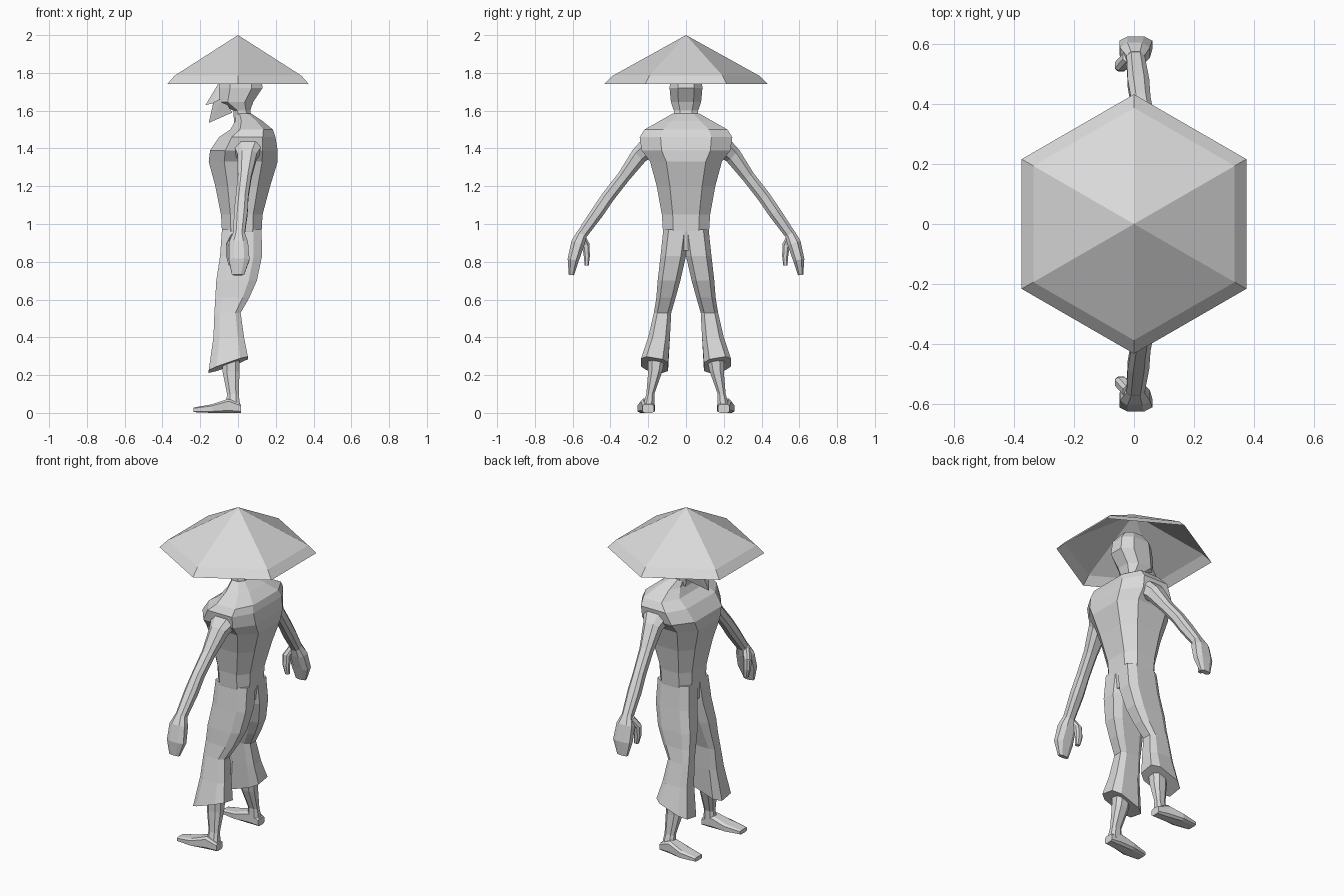
import bpy, bmesh
from mathutils import Vector

cube = bpy.data.objects.get("Cube")
if cube:
    bpy.data.objects.remove(cube)

grey = bpy.data.materials.new("light_grey")
grey.use_nodes = True
grey.diffuse_color = (0.7, 0.7, 0.7, 1)
grey.node_tree.nodes["Principled BSDF"].inputs["Base Color"].default_value = grey.diffuse_color


def finish(name, bm, mirror=False):
    bmesh.ops.recalc_face_normals(bm, faces=bm.faces[:])
    mesh = bpy.data.meshes.new(name)
    bm.to_mesh(mesh)
    bm.free()
    mesh.materials.append(grey)
    obj = bpy.data.objects.new(name, mesh)
    bpy.context.collection.objects.link(obj)
    if mirror:
        mod = obj.modifiers.new("other_side", "MIRROR")
        mod.use_axis = (False, True, False)
        mod.use_mirror_merge = False
    return obj


def loft(name, rings, mirror=False, c=0.5):
    """Skin chamfered-box sections, each given as centre, half-axis u, half-axis v."""
    corners = [(1, -c), (1, c), (c, 1), (-c, 1), (-1, c), (-1, -c), (-c, -1), (c, -1)]
    bm = bmesh.new()
    loops = [[bm.verts.new(Vector(o) + Vector(u) * a + Vector(v) * b) for a, b in corners]
             for o, u, v in rings]
    n = len(corners)
    for lo, hi in zip(loops, loops[1:]):
        for i in range(n):
            j = (i + 1) % n
            bm.faces.new((lo[i], lo[j], hi[j], hi[i]))
    bm.faces.new(loops[0][::-1])
    bm.faces.new(loops[-1])
    return finish(name, bm, mirror)


def level(z, x0, x1, y0, y1, tilt_x=0, tilt_y=0):
    """Roughly horizontal section from its extents."""
    return (((x0 + x1) / 2, (y0 + y1) / 2, z),
            ((x1 - x0) / 2, 0, tilt_x), (0, (y1 - y0) / 2, tilt_y))


def upright(x, y0, y1, z0, z1):
    """Section across the x axis."""
    return ((x, (y0 + y1) / 2, (z0 + z1) / 2), (0, (y1 - y0) / 2, 0), (0, 0, (z1 - z0) / 2))


def limb(name, path, c=0.5):
    """Mirrored limb through points (x, y, z, half width, half thickness)."""
    pts = [Vector(p[:3]) for p in path]
    rings = []
    for i, p in enumerate(path):
        d = pts[min(i + 1, len(pts) - 1)] - pts[max(i - 1, 0)]
        across = Vector((0, -d.z, d.y)).normalized()
        rings.append((pts[i], (p[3], 0, 0), across * p[4]))
    return loft(name, rings, True, c)


def hull(name, points):
    bm = bmesh.new()
    for p in points:
        bm.verts.new(p)
    bmesh.ops.convex_hull(bm, input=bm.verts[:])
    return finish(name, bm)


# Hollow six-sided straw hat with a turned-down rim
bm = bmesh.new()
for r0, r1, z0, z1 in ((0.388, 0, 1.785, 2.0), (0.433, 0.388, 1.74, 1.785)):
    part = bmesh.ops.create_cone(bm, segments=6, radius1=r0, radius2=r1, depth=z1 - z0)
    bmesh.ops.translate(bm, verts=part["verts"], vec=(0, 0, (z0 + z1) / 2))
bmesh.ops.remove_doubles(bm, verts=bm.verts[:], dist=0.001)
if max(v.co.y for v in bm.verts) < 0.42:
    from mathutils import Matrix
    bmesh.ops.rotate(bm, verts=bm.verts[:], cent=(0, 0, 0), matrix=Matrix.Rotation(0.5236, 3, "Z"))
flat = [f for f in bm.faces if abs(f.normal.z) > 0.99 or len(f.verts) > 4]
bmesh.ops.delete(bm, geom=flat, context="FACES")
finish("hat", bm)

# Torso: front, back and half width at each height
torso = [(0.86, -0.08, 0.11, 0.09), (0.96, -0.085, 0.125, 0.122), (1.05, -0.09, 0.13, 0.128),
         (1.2, -0.12, 0.17, 0.155), (1.33, -0.155, 0.21, 0.19), (1.39, -0.148, 0.21, 0.235),
         (1.46, -0.1, 0.198, 0.245), (1.5, -0.04, 0.185, 0.22), (1.545, -0.015, 0.13, 0.14),
         (1.585, -0.01, 0.07, 0.07)]
loft("torso", [level(z, a, b, -w, w) for z, a, b, w in torso], c=0.55)

# Neck and head
head = [(1.53, -0.02, 0.08, 0.068), (1.6, -0.025, 0.065, 0.064), (1.645, -0.1, 0.08, 0.08),
        (1.72, -0.1, 0.13, 0.087), (1.8, -0.09, 0.12, 0.08), (1.85, -0.05, 0.08, 0.05)]
loft("head", [level(z, a, b, -w, w) for z, a, b, w in head])
sides = (-1, 1)
hull("pointed_beard", [(-0.155, 0, 1.535)] + [(x, s * w, z) for s in sides for x, w, z in
     ((-0.03, 0.05, 1.59), (-0.13, 0.035, 1.645), (-0.08, 0.06, 1.67))])
hull("nose", [(-0.172, 0, 1.63)] + [(x, s * w, z) for s in sides for x, w, z in
     ((-0.1, 0.015, 1.75), (-0.125, 0.028, 1.64), (-0.08, 0.03, 1.66))])

# Flared cropped trousers with a slanted hem
legs = [(0.97, -0.085, 0.125, -0.02, 0.12), (0.83, -0.095, 0.127, 0, 0.135),
        (0.7, -0.115, 0.1, 0.03, 0.15), (0.61, -0.12, 0.06, 0.055, 0.157),
        (0.53, -0.125, 0.014, 0.078, 0.17), (0.4, -0.13, 0.032, 0.085, 0.2)]
hem = level(0.255, -0.155, 0.052, 0.095, 0.238, 0.036, 0.012)
loft("trouser_legs", [level(*r) for r in legs] + [hem], True, 0.6)

# Shins and bare feet
shins = [(0.34, -0.08, 0.01, 0.1, 0.2), (0.22, -0.082, 0.008, 0.125, 0.2),
         (0.1, -0.058, 0.004, 0.168, 0.21), (0.03, -0.065, 0.012, 0.168, 0.23)]
loft("shins", [level(*r) for r in shins], True)
feet = [(0.016, 0.17, 0.23, 0, 0.045), (-0.05, 0.167, 0.24, 0, 0.075),
        (-0.14, 0.165, 0.258, 0, 0.045), (-0.236, 0.182, 0.25, 0.004, 0.028)]
loft("feet", [upright(*r) for r in feet], True, 0.65)

# Arms, hands and thumbs
limb("arms", [(0.06, 0.16, 1.44, 0.1, 0.06), (0.048, 0.25, 1.36, 0.052, 0.045),
              (0.035, 0.33, 1.25, 0.036, 0.034), (0.022, 0.412, 1.145, 0.033, 0.034),
              (0.015, 0.47, 1.06, 0.036, 0.034), (0.005, 0.555, 0.94, 0.03, 0.028)])
limb("hands", [(0.005, 0.55, 0.95, 0.03, 0.028), (0.003, 0.572, 0.9, 0.05, 0.036),
               (0.006, 0.597, 0.81, 0.055, 0.03), (0, 0.607, 0.73, 0.032, 0.014)])
limb("thumbs", [(-0.015, 0.56, 0.94, 0.022, 0.022), (-0.042, 0.53, 0.89, 0.022, 0.02),
                (-0.043, 0.525, 0.83, 0.02, 0.016), (-0.036, 0.526, 0.78, 0.013, 0.011)])
